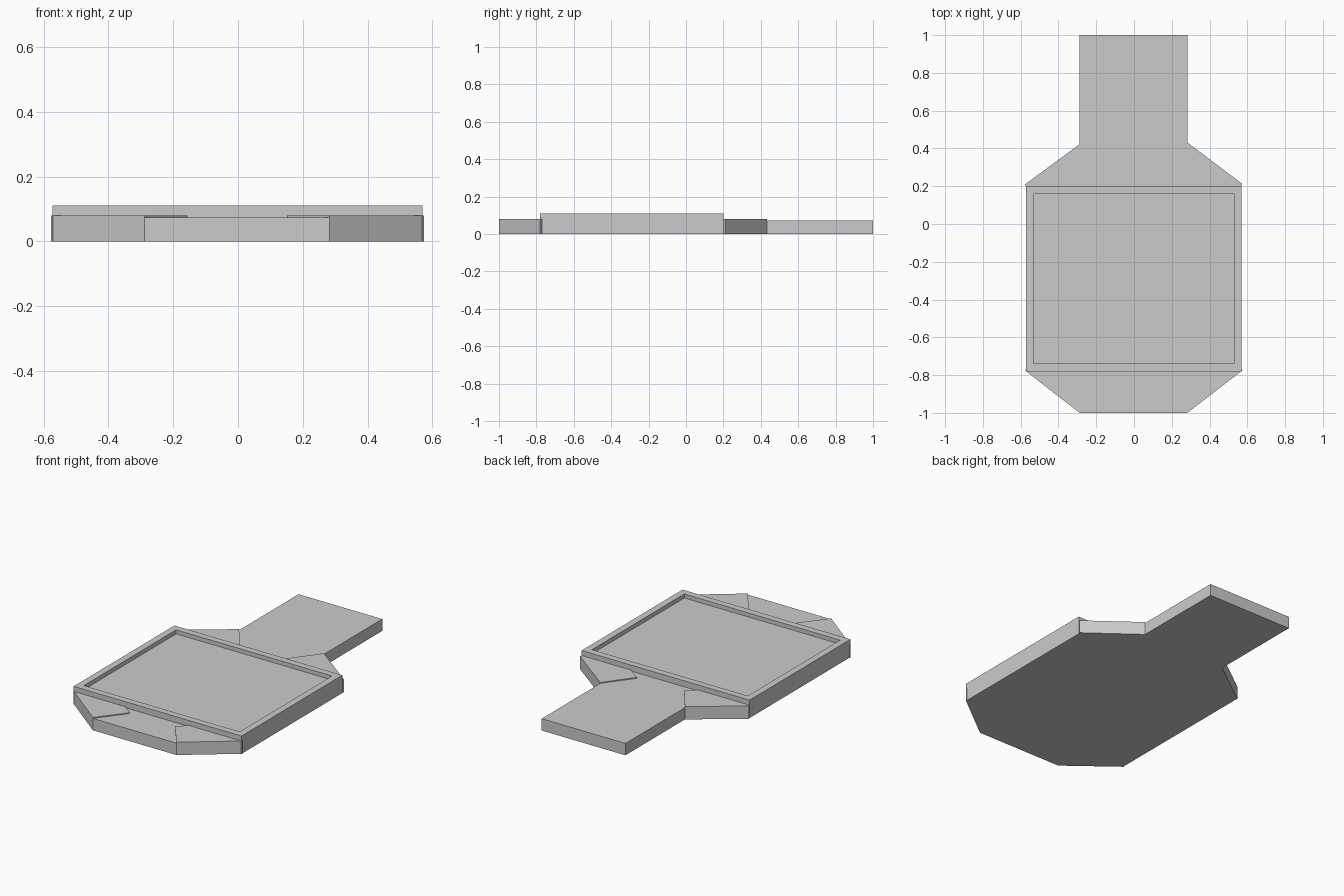
import bpy, bmesh
from mathutils import Vector

if "Cube" in bpy.data.objects:
    bpy.data.objects.remove(bpy.data.objects["Cube"])


def prism(name, outline, height):
    """Extrude a counter-clockwise plan outline from the ground; returns the object."""
    bm = bmesh.new()
    base = bm.faces.new([bm.verts.new((x, y, 0)) for x, y in outline])
    top = bmesh.ops.extrude_face_region(bm, geom=[base], use_keep_orig=True)
    verts = [g for g in top["geom"] if isinstance(g, bmesh.types.BMVert)]
    bmesh.ops.translate(bm, vec=(0, 0, height), verts=verts)
    bmesh.ops.recalc_face_normals(bm, faces=bm.faces)
    mesh = bpy.data.meshes.new(name)
    bm.to_mesh(mesh)
    bm.free()
    obj = bpy.data.objects.new(name, mesh)
    bpy.context.collection.objects.link(obj)
    return obj


def rect(x0, x1, y0, y1):
    return [(x0, y0), (x1, y0), (x1, y1), (x0, y1)]


# Long low strip running front to back
prism("walkway", rect(-0.288, 0.282, -1.0, 1.0), 0.073)

# Raised platform with a shallow rimmed recess in its top
platform = prism("platform", rect(-0.573, 0.57, -0.78, 0.20), 0.11)
bm = bmesh.new()
bm.from_mesh(platform.data)
top = max(bm.faces, key=lambda f: f.calc_center_median().z)
bmesh.ops.inset_region(bm, faces=[top], thickness=0.058)
rim = bmesh.ops.inset_region(bm, faces=[top], thickness=0.0)
bmesh.ops.translate(bm, vec=(0, 0, -0.025), verts=top.verts)
bm.to_mesh(platform.data)
bm.free()

# Four angled corner blocks, each a rectangle turned to the slanted edge
corners = {
    "front_left_block": ((-0.577, -0.775), (-0.288, -1.0)),
    "front_right_block": ((0.282, -1.0), (0.574, -0.775)),
    "back_right_block": ((0.574, 0.212), (0.282, 0.432)),
    "back_left_block": ((-0.288, 0.422), (-0.577, 0.21)),
}
for name, (a, b) in corners.items():
    a, b = Vector(a), Vector(b)
    along = (b - a).normalized()
    inward = Vector((-along.y, along.x)) * 0.215
    prism(name, [a, b, b + inward, a + inward], 0.079)
